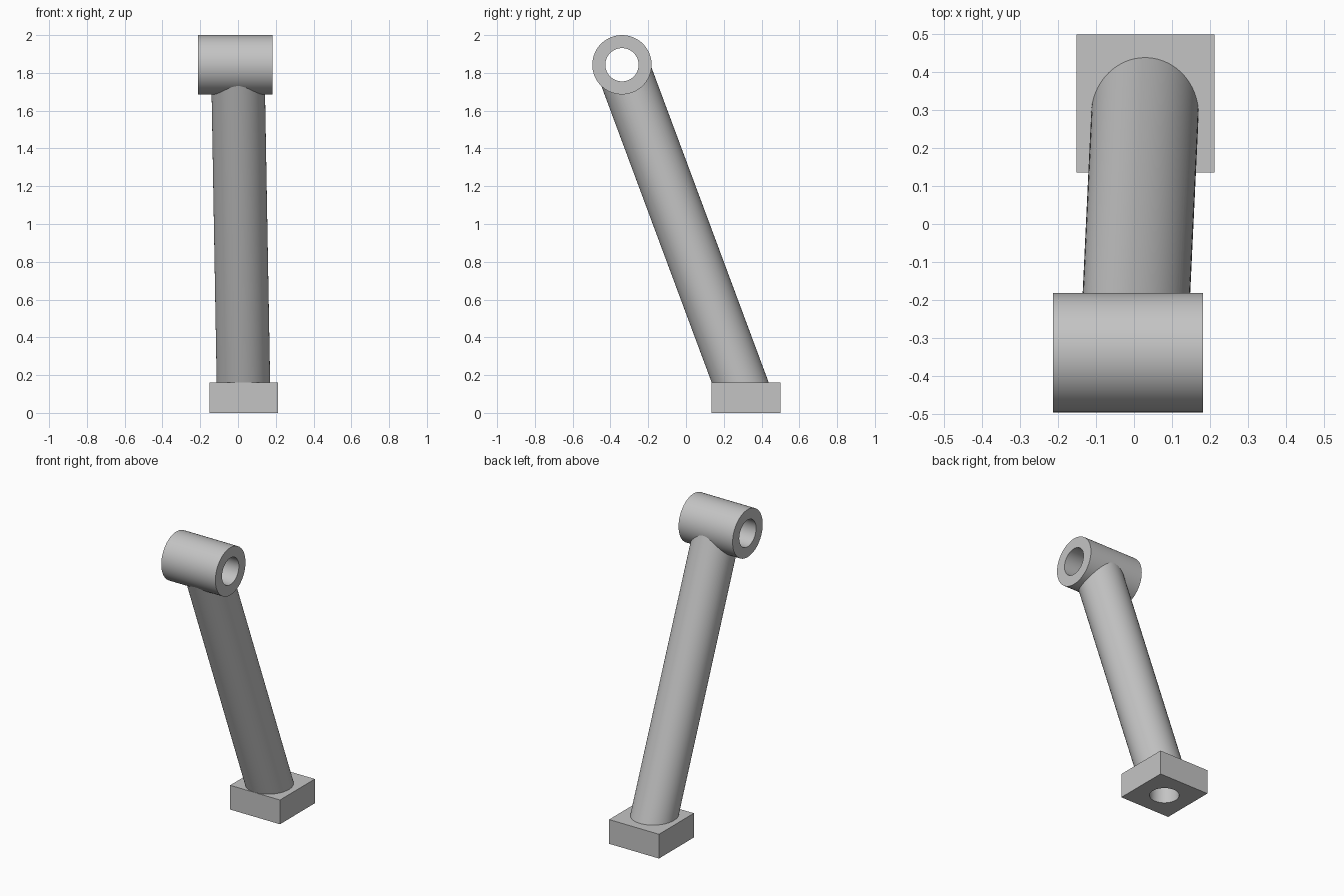
import bpy
from math import radians
from mathutils import Vector

cube = bpy.data.objects.get("Cube")
if cube:
    bpy.data.objects.remove(cube, do_unlink=True)

# Plain grey finish
grey = bpy.data.materials.new("plain_grey")
grey.use_nodes = True
colour = (0.55, 0.55, 0.55, 1)
grey.diffuse_color = colour
grey.node_tree.nodes["Principled BSDF"].inputs["Base Color"].default_value = colour


def rod_between(name, start, end, radius):
    """Closed cylinder running from start to end."""
    start, end = Vector(start), Vector(end)
    axis = end - start
    bpy.ops.mesh.primitive_cylinder_add(
        vertices=96, radius=radius, depth=axis.length, location=(start + end) / 2)
    obj = bpy.context.object
    obj.name = name
    obj.rotation_euler = axis.to_track_quat("Z", "Y").to_euler()
    obj.data.materials.append(grey)
    return obj


def cut(obj, cutter):
    mod = obj.modifiers.new("bore", "BOOLEAN")
    mod.operation = "DIFFERENCE"
    mod.solver = "EXACT"
    mod.object = cutter
    bpy.context.view_layer.objects.active = obj
    bpy.ops.object.modifier_apply(modifier=mod.name)


base_x, base_y, base_height, base_width = 0.03, 0.317, 0.16, 0.364
barrel_y, barrel_z = -0.339, 1.843
bore_radius = 0.088

# Square foot block
bpy.ops.mesh.primitive_cube_add(size=1, location=(base_x, base_y, base_height / 2))
base = bpy.context.object
base.name = "base_block"
base.scale = (base_width, base_width, base_height)
bpy.ops.object.transform_apply(location=False, rotation=False, scale=True)
base.data.materials.append(grey)

# Horizontal barrel and leaning shaft
barrel = rod_between("barrel", (-0.213, barrel_y, barrel_z), (0.182, barrel_y, barrel_z), 0.157)
shaft = rod_between("shaft", (base_x, base_y, base_height / 2), (-0.001, barrel_y, barrel_z), 0.1415)

# Bores through the barrel and up into the foot
barrel_bore = rod_between("barrel_bore", (-0.5, barrel_y, barrel_z), (0.5, barrel_y, barrel_z), bore_radius)
base_bore = rod_between("base_bore", (base_x, base_y, -0.1), (base_x, base_y, 0.152), bore_radius)
bpy.context.view_layer.update()
cut(barrel, barrel_bore)
cut(shaft, barrel_bore)
cut(shaft, base_bore)
cut(base, base_bore)
for cutter in (barrel_bore, base_bore):
    bpy.data.objects.remove(cutter, do_unlink=True)

# Smooth round walls, crisp rims
for obj in (base, barrel, shaft):
    bpy.ops.object.select_all(action="DESELECT")
    obj.select_set(True)
    bpy.context.view_layer.objects.active = obj
    bpy.ops.object.shade_smooth_by_angle(angle=radians(30))
